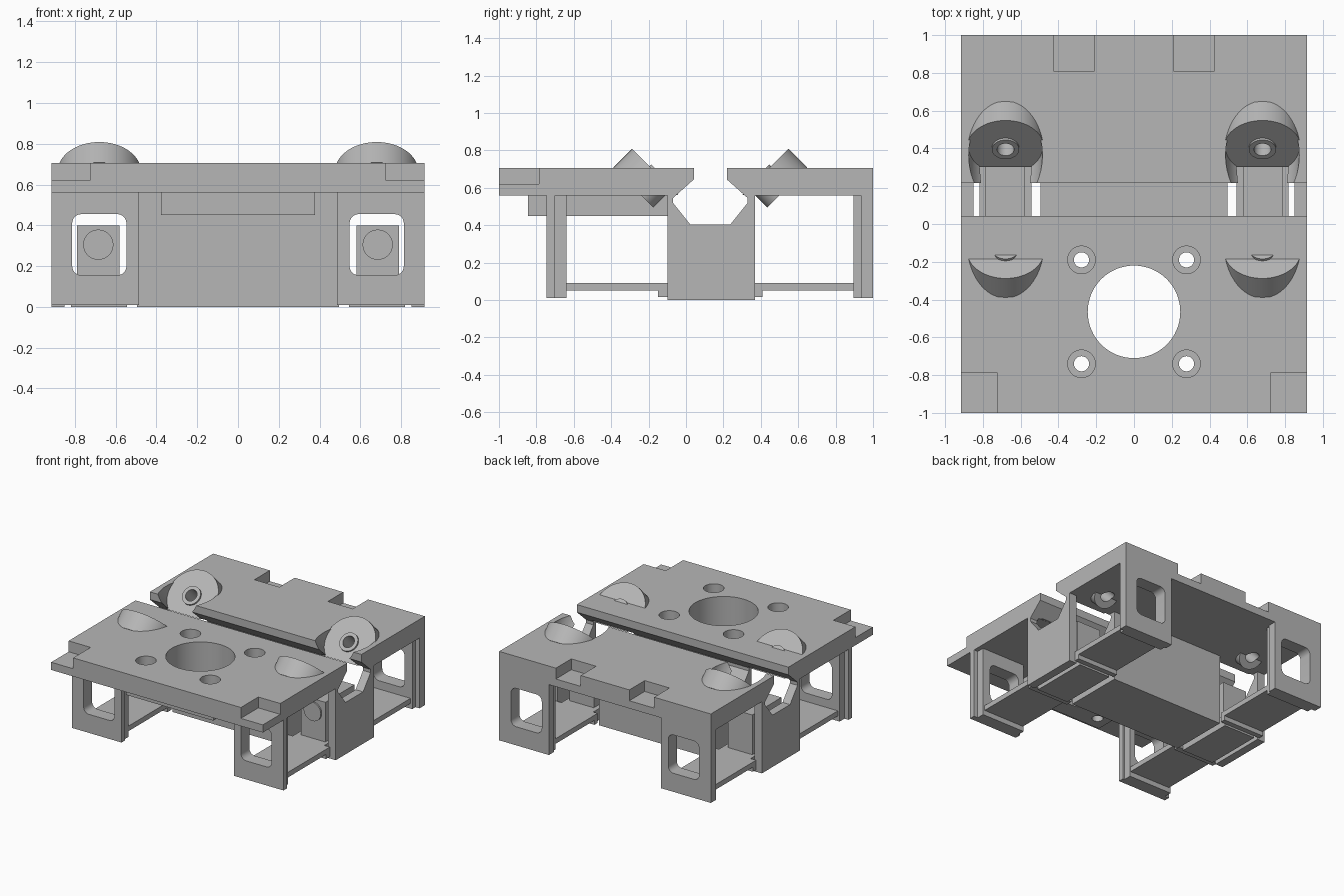
import bpy
import bmesh
from mathutils import Vector

if "Cube" in bpy.data.objects:
    bpy.data.objects.remove(bpy.data.objects["Cube"])

grey = bpy.data.materials.new("plain grey")
grey.use_nodes = True
tone = (0.47, 0.47, 0.47, 1)
grey.diffuse_color = tone
grey.node_tree.nodes["Principled BSDF"].inputs["Base Color"].default_value = tone

MID = 0.13    # y of the groove centre line
WHEEL = 0.68  # x of each wheel seat
parts = []


def finish(name, bm):
    bmesh.ops.recalc_face_normals(bm, faces=bm.faces)
    mesh = bpy.data.meshes.new(name)
    bm.to_mesh(mesh)
    bm.free()
    mesh.materials.append(grey)
    obj = bpy.data.objects.new(name, mesh)
    bpy.context.collection.objects.link(obj)
    parts.append(obj)
    return obj


def box(name, x, y, z, round_y=0):
    bm = bmesh.new()
    bmesh.ops.create_cube(bm, size=1)
    for v in bm.verts:
        v.co = [(a + b) / 2 + c * (b - a) for (a, b), c in zip((x, y, z), v.co)]
    if round_y:
        edges = [e for e in bm.edges
                 if abs(e.verts[0].co.y - e.verts[1].co.y) > 1e-4]
        bmesh.ops.bevel(bm, geom=edges, offset=round_y, segments=6,
                        profile=0.5, affect='EDGES')
    return finish(name, bm)


def rod(name, start, end, radius):
    start, end = Vector(start), Vector(end)
    axis = end - start
    bm = bmesh.new()
    bmesh.ops.create_cone(bm, cap_ends=True, segments=64, radius1=radius,
                          radius2=radius, depth=axis.length)
    turn = axis.to_track_quat('Z', 'Y')
    for v in bm.verts:
        v.co = turn @ v.co + (start + end) / 2
    return finish(name, bm)


def prism_x(name, points, x0, x1):
    bm = bmesh.new()
    face = bm.faces.new([bm.verts.new((x0, y, z)) for y, z in points])
    made = bmesh.ops.extrude_face_region(bm, geom=[face])["geom"]
    for v in made:
        if isinstance(v, bmesh.types.BMVert):
            v.co.x = x1
    return finish(name, bm)


def cut(obj, cutter, keep=False):
    mod = obj.modifiers.new("cut", 'BOOLEAN')
    mod.operation = 'DIFFERENCE'
    mod.solver = 'EXACT'
    mod.object = cutter
    bpy.context.view_layer.update()
    graph = bpy.context.evaluated_depsgraph_get()
    mesh = bpy.data.meshes.new_from_object(obj.evaluated_get(graph))
    obj.modifiers.clear()
    obj.data = mesh
    if not keep:
        drop(cutter)


def drop(obj):
    parts.remove(obj)
    bpy.data.objects.remove(obj)


# Main plate, motor pad and central block
plate = box("top_plate", (-.915, .915), (-1, 1), (.56, .705))
pad = box("motor_pad", (-.378, .378), (-.845, -.1), (.45, .56))
block = box("central_block", (-.495, .495), (-.1, .37), (0, .56))
walls = [box("end_wall", sorted((s * .85, s * .915)), (-.1, .37), (0, .56))
         for s in (-1, 1)]

# Dovetail groove along x
half = [(.088, .75), (.088, .645), (.2, .545), (.2, .52), (.108, .405)]
outline = [(MID - d, z) for d, z in half] + [(MID + d, z) for d, z in reversed(half)]
groove = prism_x("groove_cutter", outline, -1, 1)
for obj in (plate, block, *walls):
    cut(obj, groove, keep=True)
drop(groove)

# Motor opening and its four counterbored holes
for obj in (plate, pad):
    cut(obj, rod("bore", (0, -.465, .3), (0, -.465, .9), .245))
    for x in (-.278, .278):
        for y in (-.19, -.74):
            cut(obj, rod("bore", (x, y, .3), (x, y, .9), .04))
            if obj is plate:
                cut(obj, rod("bore", (x, y, .61), (x, y, .9), .073))

# Notched screw tabs
for s in (-1, 1):
    cut(plate, box("notch", sorted((s * .725, s * .95)), (-1.1, -.785), (.62, .8)))
    cut(plate, rod("bore", (s * .83, -.89, .4), (s * .83, -.89, .9), .037))
    cut(plate, box("notch", sorted((s * .21, s * .425)), (.81, 1.1), (.62, .8)))
    cut(plate, rod("bore", (s * .32, .915, .4), (s * .32, .915, .9), .047))


# Tilted wheel seats on both sides of the groove
def seat_point(s, side, total):
    y, z = (total - .808) / 2, (total + .808) / 2
    return (s * WHEEL, y if side < 0 else 2 * MID - y, z)


def seat_rod(name, s, side, low, high, radius):
    return rod(name, seat_point(s, side, low), seat_point(s, side, high), radius)


for s in (-1, 1):
    for side in (-1, 1):
        cut(plate, seat_rod("pocket", s, side, .52, .8, .195))
        disc = seat_rod("wheel_seat", s, side, .32, .52, .204)
        cut(disc, box("trim", (-1, 1), (-1, 1), (0, .5605)))
        boss = seat_rod("seat_boss", s, side, .32, .46, .098)
        hub = seat_rod("seat_hub", s, side, .5, .54, .072)
        for obj in (plate, disc, boss, hub):
            cut(obj, seat_rod("bore", s, side, .2, .7, .045))

# Corner legs, bottom rails and bored posts under the groove
for s in (-1, 1):
    def span(a, b):
        return sorted((s * a, s * b))

    legs = [box("front_leg", span(.485, .915), (-.745, -.7), (.01, .56)),
            box("front_leg_rib", span(.5, .88), (-.7, -.64), (.01, .56)),
            box("back_leg", span(.485, .915), (.935, 1), (.01, .56)),
            box("back_leg_rib", span(.5, .88), (.895, .935), (.01, .56))]
    for leg in legs:
        cut(leg, box("window", span(.547, .813), (-1.1, 1.1), (.155, .455), .045))
    box("front_rail", span(.505, .865), (-.64, -.1), (.05, .09))
    box("back_rail", span(.505, .865), (.37, .895), (.05, .09))
    box("front_rail_step", span(.505, .865), (-.15, -.1), (.015, .05))
    box("back_rail_step", span(.505, .865), (.37, .41), (.015, .05))
    box("post_foot", span(.543, .818), (-.1, .37), (0, .09))
    post = box("bored_post", span(.58, .79), (-.05, .31), (.09, .4))
    cut(post, rod("bore", (s * .685, -.3, .305), (s * .685, .6, .305), .056))
    collar = rod("post_collar", (s * .685, -.062, .305), (s * .685, -.04, .305), .074)
    cut(collar, rod("bore", (s * .685, -.3, .305), (s * .685, .6, .305), .056))

# Smooth round surfaces, keep edges crisp
bpy.ops.object.select_all(action='DESELECT')
for obj in parts:
    obj.select_set(True)
bpy.context.view_layer.objects.active = plate
bpy.ops.object.shade_smooth_by_angle(angle=0.5)
